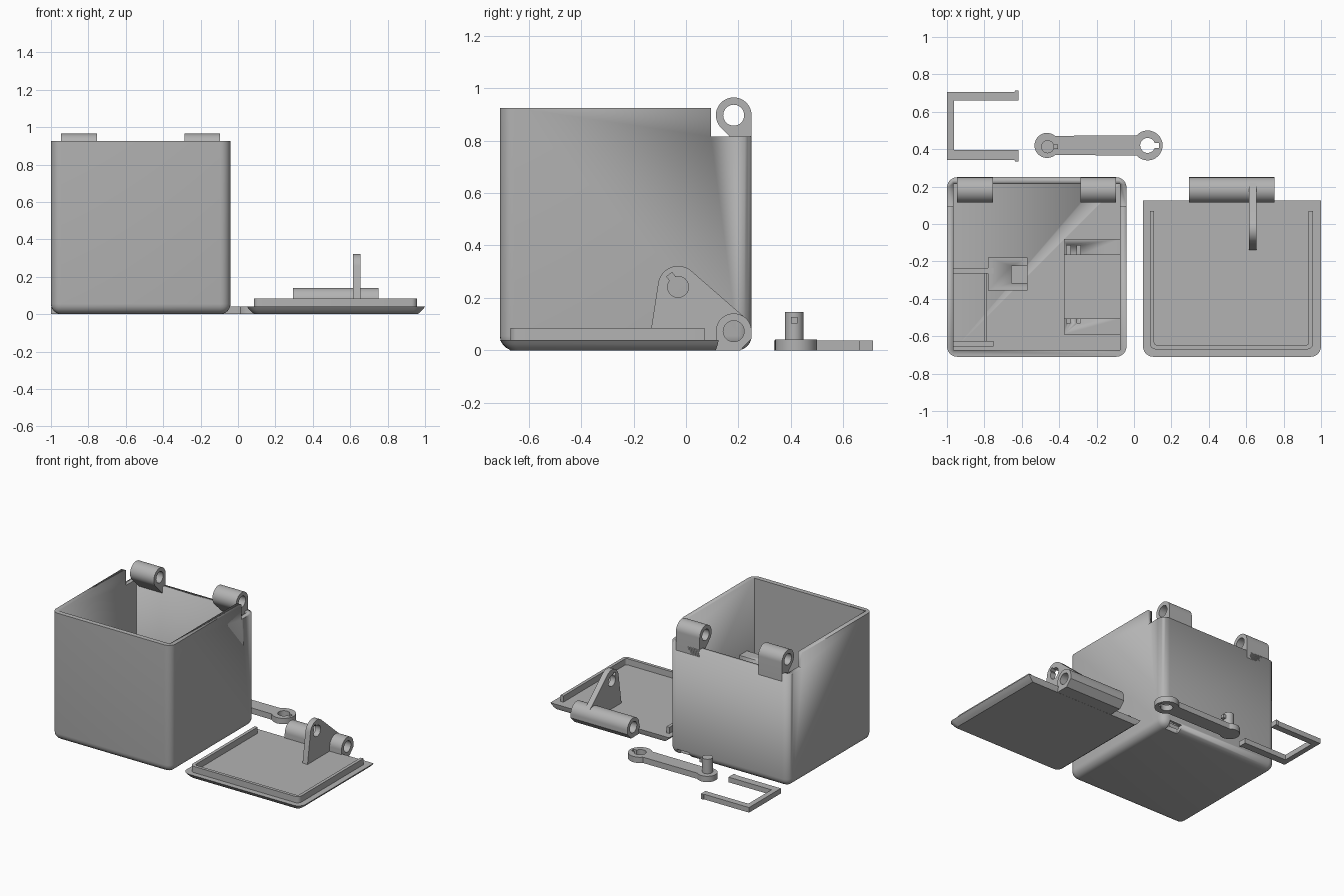
import bpy, bmesh, math
from mathutils import Matrix

if "Cube" in bpy.data.objects:
    bpy.data.objects.remove(bpy.data.objects["Cube"])

grey = bpy.data.materials.new("plain grey")
grey.diffuse_color = (0.45, 0.45, 0.45, 1)
grey.use_nodes = True
grey.node_tree.nodes["Principled BSDF"].inputs["Base Color"].default_value = grey.diffuse_color


def finish(name, bm):
    """Turn a bmesh into a grey object with smooth curved faces."""
    bmesh.ops.remove_doubles(bm, verts=bm.verts, dist=1e-5)
    bmesh.ops.recalc_face_normals(bm, faces=bm.faces)
    me = bpy.data.meshes.new(name)
    bm.to_mesh(me)
    bm.free()
    me.materials.clear()
    me.materials.append(grey)
    ob = bpy.data.objects.new(name, me)
    bpy.context.collection.objects.link(ob)
    bpy.ops.object.select_all(action='DESELECT')
    ob.select_set(True)
    bpy.context.view_layer.objects.active = ob
    bpy.ops.object.shade_smooth_by_angle(angle=math.radians(32))
    return ob


def box(name, x0, x1, y0, y1, z0, z1, bevel=0):
    bm = bmesh.new()
    bmesh.ops.create_cube(bm, size=1)
    for v in bm.verts:
        v.co = (x0 + (v.co.x + .5) * (x1 - x0), y0 + (v.co.y + .5) * (y1 - y0),
                z0 + (v.co.z + .5) * (z1 - z0))
    if bevel:  # round everything except the top rim
        edges = [e for e in bm.edges if min(v.co.z for v in e.verts) < z0 + 1e-4]
        bmesh.ops.bevel(bm, geom=edges, offset=bevel, segments=6, profile=.5, affect='EDGES')
    return finish(name, bm)


def prism(name, loops, axis, lo, hi):
    """Extrude an outline with holes along x (outline in y, z) or z (outline in x, y)."""
    cu = bpy.data.curves.new(name, 'CURVE')
    cu.dimensions = '2D'
    cu.fill_mode = 'BOTH'
    cu.extrude = (hi - lo) / 2
    for pts in loops:
        sp = cu.splines.new('POLY')
        sp.points.add(len(pts) - 1)
        for p, (a, b) in zip(sp.points, pts):
            p.co = (a, b, 0, 1)
        sp.use_cyclic_u = True
    tmp = bpy.data.objects.new("outline", cu)
    bpy.context.collection.objects.link(tmp)
    dg = bpy.context.evaluated_depsgraph_get()
    me = bpy.data.meshes.new_from_object(tmp.evaluated_get(dg))
    bm = bmesh.new()
    bm.from_mesh(me)
    bpy.data.objects.remove(tmp)
    bpy.data.meshes.remove(me)
    mid = (lo + hi) / 2
    if axis == 'x':
        m = Matrix(((0, 0, 1, mid), (1, 0, 0, 0), (0, 1, 0, 0), (0, 0, 0, 1)))
    else:
        m = Matrix.Translation((0, 0, mid))
    bm.transform(m)
    return finish(name, bm)


def arc(cx, cy, r, a0, a1, n=24):
    return [(cx + r * math.cos(math.radians(a0 + (a1 - a0) * i / n)),
             cy + r * math.sin(math.radians(a0 + (a1 - a0) * i / n))) for i in range(n + 1)]


def ring(cx, cy, r, n=32):
    return arc(cx, cy, r, 0, 360, n)[:-1]


def keyhole(cx, cy, r, direction, half, length):
    """Round hole with a narrow key slot pointing in one direction."""
    a = math.degrees(math.asin(half / r))
    c, s = math.cos(math.radians(direction)), math.sin(math.radians(direction))
    tip = [(cx + length * c - w * s, cy + length * s + w * c) for w in (-half, half)]
    return arc(cx, cy, r, direction + a, direction + 360 - a, 28) + tip


def front_outline(x0, x1, y0, y1, r):
    """Outline open at the back, with two rounded front corners."""
    return ([(x0, y1)] + arc(x0 + r, y0 + r, r, 180, 270, 6)
            + arc(x1 - r, y0 + r, r, 270, 360, 6) + [(x1, y1)])


def cut(ob, cutter):
    m = ob.modifiers.new("cut", 'BOOLEAN')
    m.operation = 'DIFFERENCE'
    m.solver = 'EXACT'
    m.object = cutter
    bpy.ops.object.select_all(action='DESELECT')
    ob.select_set(True)
    bpy.context.view_layer.objects.active = ob
    bpy.ops.object.modifier_apply(modifier=m.name)
    bpy.data.objects.remove(cutter)


# Open box with a lowered back and a small cable notch
body = box("box_body", -1, -.04, -.71, .25, 0, .925, bevel=.055)
cut(body, box("cavity", -.965, -.075, -.675, .215, .035, 1.2))
cut(body, box("back_step", -1.2, .2, .095, .5, .815, 1.2))
cut(body, box("cable_notch", -.2, -.1, .2, .4, -.1, .045))

# Box hinge knuckles with sloped gussets
hy, hr, hole = .182, .068, .04
knuckle = arc(hy, .897, hr, 0, 225, 32) + [(.222, .762), (.25, .762)]
for side, x0 in (("left", -.945), ("right", -.285)):
    prism("hinge_knuckle_" + side, [knuckle, ring(hy, .897, hole)], 'x', x0, x0 + .19)

# Motor mount inside the box
box("mount_base", -.375, -.07, -.59, -.08, .03, .08)
for side, y0, slot in (("front", -.59, -.53), ("back", -.165, -.165)):
    mount = box("motor_mount_" + side, -.375, -.07, y0, y0 + .085, .03, .43)
    cut(mount, box("mount_slot", -.36, -.34, slot, slot + .05, .2, .6))
    cut(mount, box("mount_slot", -.305, -.285, slot, slot + .05, .2, .6))

# Battery holder and switch post inside the box
for side, y0 in (("front", -.655), ("back", -.265)):
    box("holder_rail_" + side, -.97, -.75, y0, y0 + .03, .03, .25)
box("holder_wall", -.8, -.785, -.63, -.265, .03, .2)
post = box("switch_post", -.78, -.57, -.355, -.18, .03, .25)
cut(post, box("post_slot", -.655, -.5, -.315, -.225, .1, .4))

# Lid plate, narrower at the bottom
bm = bmesh.new()
rows = []
for inset, z in ((.04, 0), (.024, .012), (.012, .024), (0, .04)):
    pts = front_outline(.048 + inset, 1 - inset, -.71 + inset, .125 - inset * .3, .055 - inset * .6)
    rows.append([bm.verts.new((x, y, z)) for x, y in pts])
n = len(rows[0])
for a, b in zip(rows, rows[1:]):
    for i in range(n):
        bm.faces.new((a[i], a[(i + 1) % n], b[(i + 1) % n], b[i]))
bm.faces.new(rows[0])
bm.faces.new(rows[-1])
finish("lid_plate", bm)

# Lid rim, open at the back
rim = (front_outline(.085, .957, -.67, .07, .03)
       + front_outline(.108, .934, -.647, .07, .015)[::-1])
prism("lid_rim", [rim], 'z', .035, .085)

# Lid hinge barrel
barrel = arc(hy, .073, hr, 0, 180, 28) + [(.114, 0), (.207, 0), (.25, .045)]
prism("lid_hinge_barrel", [barrel, ring(hy, .073, hole)], 'x', .295, .75)

# Upright lid tab with a keyed hole
tab = ([(-.14, .035)] + arc(-.03, .245, .077, 172, 50, 16)
       + [(.225, .125), (.18, .13), (.12, .1), (.12, .035)])
prism("lid_tab", [tab, keyhole(-.03, .242, .04, 125, .013, .058)], 'x', .615, .655)

# Loose arm with keyed hole and peg
arm = arc(-.465, .42, .067, 50, 310) + arc(.073, .42, .08, -138, 138)
prism("arm", [arm, keyhole(.073, .42, .04, 0, .013, .062)], 'z', 0, .042)
prism("arm_peg", [ring(-.462, .413, .035)], 'z', .035, .147)
box("arm_peg_key", -.44, -.406, .4, .426, .102, .128)

# Loose U-shaped clip
clip = [(-1, .342), (-.64, .342), (-.635, .335), (-.618, .335), (-.618, .396), (-.962, .396),
        (-.962, .66), (-.618, .66), (-.618, .713), (-.635, .713), (-.64, .706), (-1, .706)]
prism("clip", [clip], 'z', 0, .037)
